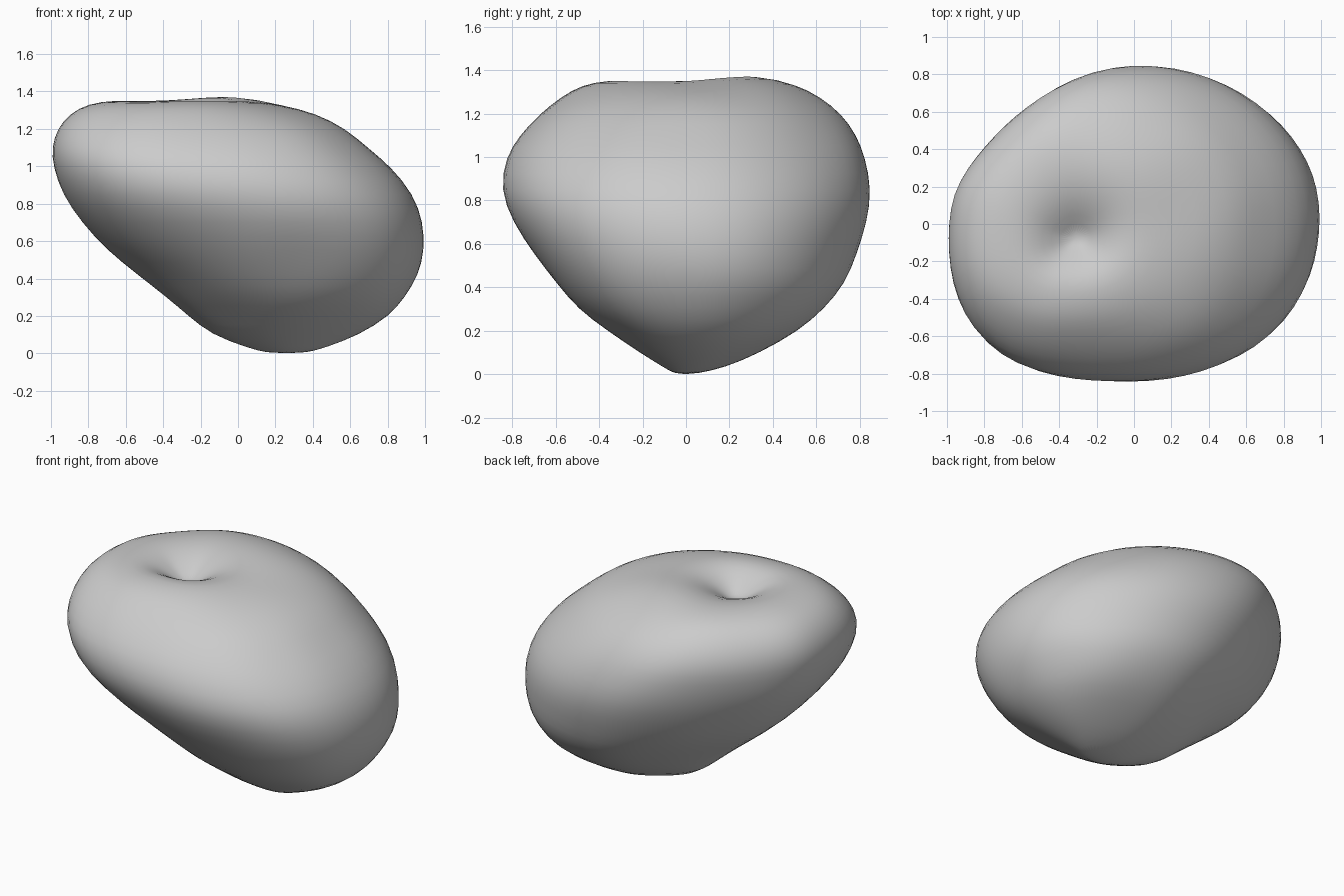
import bpy
import bmesh
import math
from mathutils import Vector, noise

default_cube = bpy.data.objects.get("Cube")
if default_cube:
    bpy.data.objects.remove(default_cube, do_unlink=True)

SEGMENTS = 32

# Cross-sections from base to crown: height, left, right, front and back limits
SECTIONS = [
    (0.0, .16, .36, -.05, .04), (.03, .05, .47, -.1, .18),
    (.1, -.15, .65, -.22, .34), (.2, -.27, .81, -.37, .52),
    (.3, -.39, .9, -.5, .64), (.42, -.54, .97, -.6, .74),
    (.55, -.71, 1.0, -.7, .79), (.7, -.84, .995, -.8, .84),
    (.85, -.94, .94, -.86, .86), (1.0, -.99, .82, -.83, .83),
    (1.1, -1.0, .7, -.77, .79), (1.2, -.97, .58, -.68, .72),
    (1.28, -.9, .42, -.57, .62), (1.33, -.8, .24, -.48, .52),
    (1.355, -.66, .06, -.36, .36), (1.34, -.54, -.08, -.27, .18),
    (1.28, -.44, -.19, -.18, .04), (1.22, -.35, -.27, -.11, -.04),
]


def corner_fullness(angle, height):
    """Swell or flatten the diagonal corners of a cross-section."""
    lower = max(0.0, 1 - height)
    if math.cos(angle) < 0:
        amount = -.08 if math.sin(angle) > 0 else .11 - .18 * lower
    else:
        amount = .04 if math.sin(angle) < 0 else 0.0
    return 1 + amount * math.sin(2 * angle) ** 2


def section_ring(bm, section):
    height, left, right, front, back = section
    centre = Vector(((left + right) / 2, (front + back) / 2, height))
    half_x, half_y = (right - left) / 2, (back - front) / 2
    ring = []
    for step in range(SEGMENTS):
        angle = math.tau * step / SEGMENTS
        swell = corner_fullness(angle, height)
        offset = Vector((half_x * math.cos(angle), half_y * math.sin(angle), 0))
        ring.append(bm.verts.new(centre + offset * swell))
    return ring


def soften_surface(bm):
    """Add gentle irregular lumps and a raised shoulder behind the hollow."""
    bm.normal_update()
    shoulder = Vector((-.12, .28, 1.35))
    for vert in bm.verts:
        lump = noise.noise(vert.co * 3) * .012
        rise = .03 * math.exp(-(vert.co - shoulder).length_squared / .04)
        edge = min(1.0, vert.co.z * 5)
        vert.co += vert.normal * lump * edge
        vert.co.z += rise


# Fruit body with a hollow in the crown
bm = bmesh.new()
rings = [section_ring(bm, section) for section in SECTIONS]
for lower, upper in zip(rings, rings[1:]):
    for i in range(SEGMENTS):
        j = (i + 1) % SEGMENTS
        bm.faces.new((lower[i], lower[j], upper[j], upper[i]))
bm.faces.new(reversed(rings[0]))
bm.faces.new(rings[-1])
bmesh.ops.recalc_face_normals(bm, faces=bm.faces)
soften_surface(bm)

mesh = bpy.data.meshes.new("fruit_body")
bm.to_mesh(mesh)
bm.free()
fruit_body = bpy.data.objects.new("fruit_body", mesh)
bpy.context.collection.objects.link(fruit_body)

# Plain grey skin
skin = bpy.data.materials.new("plain_grey")
skin.use_nodes = True
grey = (.6, .6, .6, 1)
skin.diffuse_color = grey
skin.node_tree.nodes["Principled BSDF"].inputs["Base Color"].default_value = grey
mesh.materials.append(skin)

# Rounded, smooth finish
smoothing = fruit_body.modifiers.new("smoothing", "SUBSURF")
smoothing.levels = smoothing.render_levels = 1
for polygon in mesh.polygons:
    polygon.use_smooth = True
